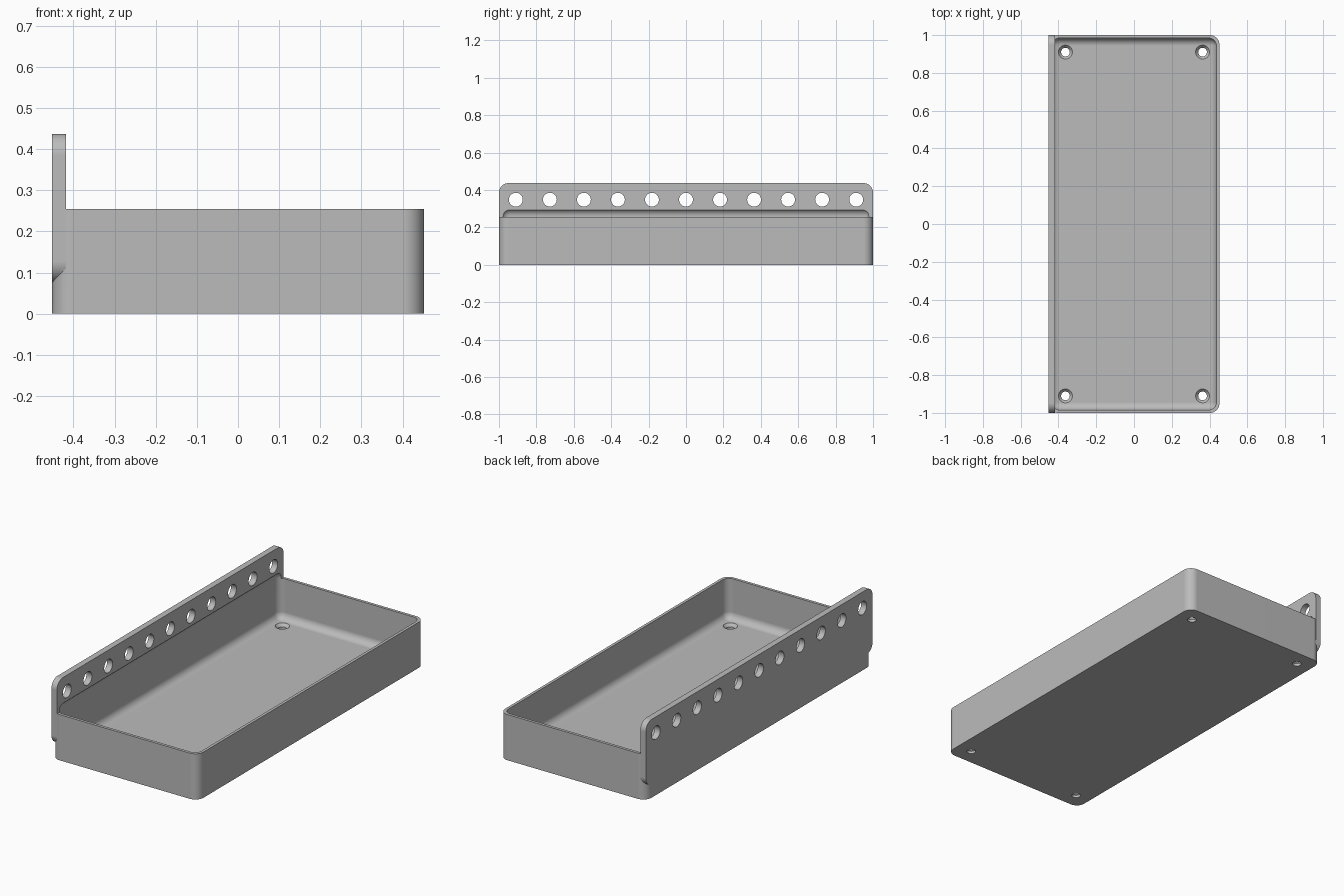
import bpy, bmesh, math
from mathutils import Matrix, Vector

cube = bpy.data.objects.get("Cube")
if cube:
    bpy.data.objects.remove(cube, do_unlink=True)

HX, HY = 0.452, 1.0          # half width and half length
RIM, WALL, FLOOR = 0.255, 0.016, 0.03
PLATE = 0.034                # thickness of the mounting plate

grey = bpy.data.materials.new("plain grey")
grey.use_nodes = True
grey.diffuse_color = (0.5, 0.5, 0.5, 1)
grey.node_tree.nodes["Principled BSDF"].inputs["Base Color"].default_value = (0.5, 0.5, 0.5, 1)


def finish(bm, name):
    bmesh.ops.recalc_face_normals(bm, faces=bm.faces)
    mesh = bpy.data.meshes.new(name)
    bm.to_mesh(mesh)
    bm.free()
    mesh.materials.append(grey)
    ob = bpy.data.objects.new(name, mesh)
    bpy.context.collection.objects.link(ob)
    return ob


def rounded_box(name, lo, hi, radius, axis=None, segments=10):
    """Box with edges along one axis (or all edges) rounded."""
    bm = bmesh.new()
    lo, hi = Vector(lo), Vector(hi)
    size = hi - lo
    bmesh.ops.create_cube(bm, size=1, matrix=Matrix.Translation((lo + hi) / 2) @ Matrix.Diagonal((*size, 1)))
    edges = [e for e in bm.edges
             if axis is None or abs((e.verts[0].co - e.verts[1].co)[axis]) > 1e-4]
    bmesh.ops.bevel(bm, geom=edges, offset=radius, segments=segments, profile=0.5, affect='EDGES')
    return finish(bm, name)


def turned(name, profile, matrices, sides=32):
    """Solid turned from (radius, height) points, repeated at each matrix."""
    bm = bmesh.new()
    for m in matrices:
        rings = [[bm.verts.new(m @ Vector((r * math.cos(t), r * math.sin(t), h)))
                  for t in (2 * math.pi * i / sides for i in range(sides))]
                 for r, h in profile]
        for a, b in zip(rings, rings[1:]):
            for i in range(sides):
                j = (i + 1) % sides
                bm.faces.new((a[i], a[j], b[j], b[i]))
        bm.faces.new(rings[0])
        bm.faces.new(rings[-1])
    return finish(bm, name)


def combine(target, other, operation):
    mod = target.modifiers.new(operation, 'BOOLEAN')
    mod.operation, mod.solver, mod.object = operation, 'EXACT', other
    bpy.ops.object.modifier_apply(modifier=mod.name)
    bpy.data.objects.remove(other, do_unlink=True)


# Tray block with rounded upright corners, and the tall mounting plate
tray = rounded_box("tray", (-HX, -HY, 0), (HX, HY, RIM), 0.05, axis=2)
plate = rounded_box("mounting_plate", (-HX, -HY, 0.075), (PLATE - HX, HY, 0.437), 0.052, axis=0)

# Filleted hollow that also relieves the plate
hollow = rounded_box("hollow", (WALL - HX, WALL - HY, FLOOR), (HX - WALL, HY - WALL, 0.3), 0.04)

# Row of mounting holes through the plate
row = [Matrix.Translation((-HX, 0.182 * i, 0.348)) @ Matrix.Rotation(math.pi / 2, 4, 'Y')
       for i in range(-5, 6)]
mounting_holes = turned("mounting_holes", [(0.037, -0.03), (0.037, 0.08)], row)

# Countersunk holes in the floor corners
corners = [Matrix.Translation((0.363 * sx, 0.91 * sy, 0)) for sx in (-1, 1) for sy in (-1, 1)]
screw_holes = turned("screw_holes",
                     [(0.023, -0.02), (0.023, 0.014), (0.037, FLOOR), (0.037, 0.05)], corners)

bpy.ops.object.select_all(action='DESELECT')
bpy.context.view_layer.objects.active = tray
tray.select_set(True)
combine(tray, plate, 'UNION')
for cutter in (hollow, mounting_holes, screw_holes):
    combine(tray, cutter, 'DIFFERENCE')

# Smooth fillets, crisp edges, flat large faces
bpy.ops.object.shade_smooth_by_angle(angle=math.radians(30))
normals = tray.modifiers.new("flat_faces", 'WEIGHTED_NORMAL')
normals.keep_sharp = True
